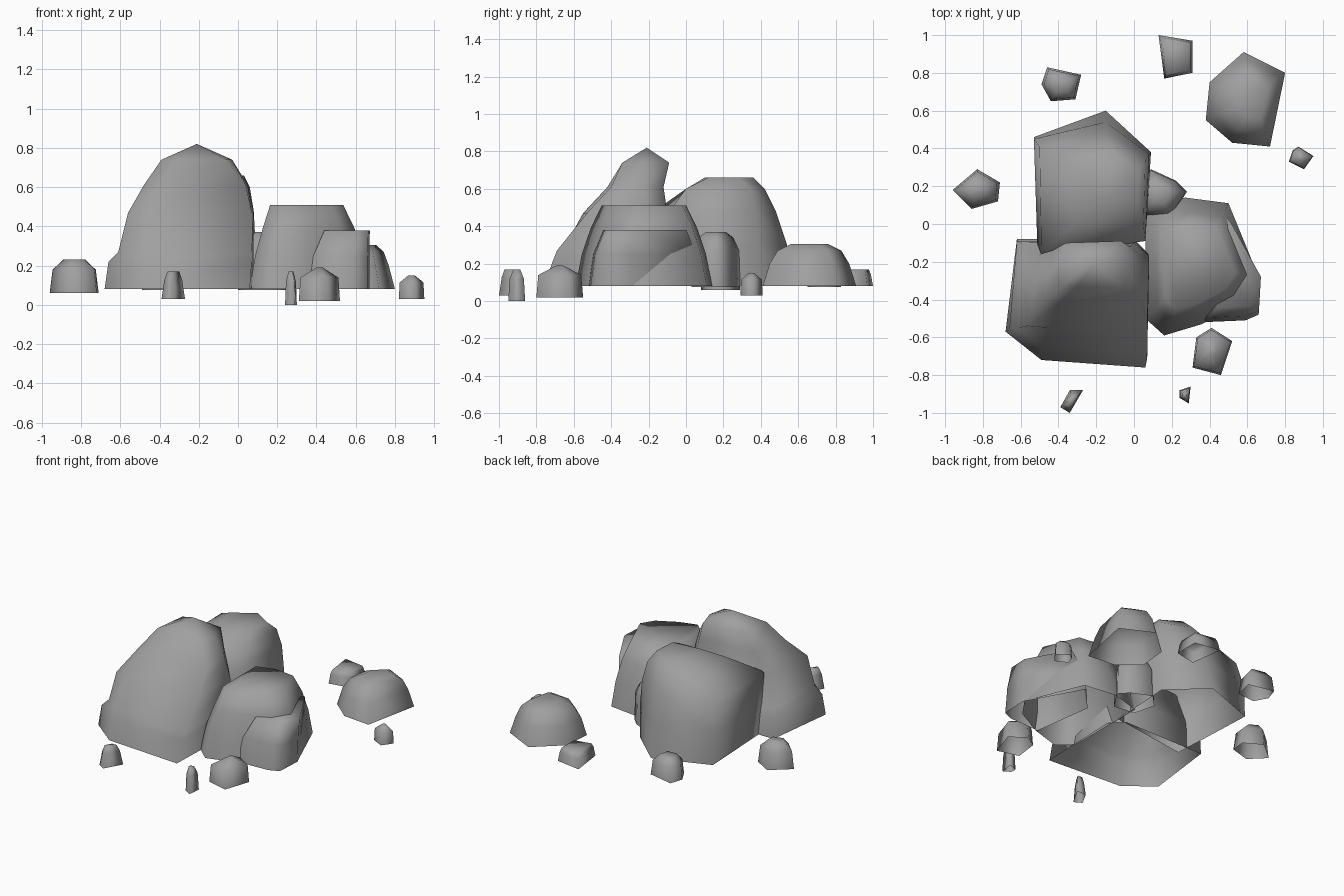
import bpy, bmesh, math

# Mid-grey stone
stone = bpy.data.materials.new("stone")
stone.diffuse_color = (.35, .35, .35, 1)


def build(name, rings, peak=None):
    """Skin a stack of outlines; open underneath, closed by a flat cap or a peak."""
    bm = bmesh.new()
    loops = [[bm.verts.new(p) for p in r] for r in rings]
    n = len(loops[0])
    for a, b in zip(loops, loops[1:]):
        for i in range(n):
            j = (i + 1) % n
            bm.faces.new((a[i], a[j], b[j], b[i]))
    if peak:
        tip = bm.verts.new(peak)
        for i in range(n):
            bm.faces.new((loops[-1][i], loops[-1][(i + 1) % n], tip))
    else:
        bm.faces.new(loops[-1])
    bmesh.ops.recalc_face_normals(bm, faces=bm.faces)
    me = bpy.data.meshes.new(name)
    bm.to_mesh(me)
    bm.free()
    me.materials.append(stone)
    ob = bpy.data.objects.new(name, me)
    bpy.context.collection.objects.link(ob)
    bpy.context.view_layer.objects.active = ob
    ob.select_set(True)
    bpy.ops.object.shade_smooth_by_angle(angle=math.radians(120))
    ob.select_set(False)


def stack(name, levels, peak=None):
    """Rock from (height, outline) pairs."""
    build(name, [[(x, y, z) for x, y in r] for z, r in levels], peak)


def rock(name, outline, levels):
    """Rock from a ground outline and (height, scale, dx, dy) levels."""
    xs, ys = zip(*outline)
    cx, cy = (min(xs) + max(xs)) / 2, (min(ys) + max(ys)) / 2
    build(name, [[(cx + (x - cx) * s + dx, cy + (y - cy) * s + dy, z)
                  for x, y in outline] for z, s, dx, dy in levels])


# Broad boulder at the back, steep sides and a low dome
stack("back_boulder", [
    (.08, [(-.53, .46), (-.15, .60), (.09, .38), (.06, -.08), (-.50, -.16)]),
    (.30, [(-.53, .45), (-.15, .54), (.09, .38), (.06, -.09), (-.51, -.17)]),
    (.48, [(-.50, .41), (-.15, .48), (.08, .37), (.06, -.09), (-.49, -.17)]),
    (.60, [(-.36, .33), (-.13, .42), (.06, .34), (.05, 0), (-.32, 0)]),
    (.66, [(-.25, .26), (-.10, .36), (.03, .28), (.02, .12), (-.18, .10)]),
])

# Tall boulder at the front left, stepped at the foot, sloping back to a peak
stack("tall_boulder", [
    (.08, [(-.68, -.57), (-.49, -.72), (.06, -.76), (.08, -.16), (0, -.08), (-.62, -.08)]),
    (.22, [(-.66, -.56), (-.49, -.68), (.07, -.71), (.08, -.17), (0, -.09), (-.62, -.09)]),
    (.27, [(-.61, -.55), (-.48, -.66), (.07, -.69), (.08, -.17), (0, -.09), (-.60, -.10)]),
    (.47, [(-.56, -.54), (-.45, -.55), (.07, -.53), (.08, -.20), (0, -.10), (-.50, -.16)]),
    (.61, [(-.48, -.41), (-.40, -.42), (.04, -.40), (.05, -.22), (-.02, -.12), (-.43, -.14)]),
    (.74, [(-.39, -.33), (-.30, -.33), (-.06, -.34), (-.03, -.22), (-.07, -.09), (-.36, -.10)]),
], (-.21, -.21, .82))

# Right boulder and its outer shoulder
rock("right_boulder",
     [(.06, -.50), (.16, -.59), (.36, -.53), (.57, -.42), (.66, -.28), (.50, .11),
      (.27, .14), (.06, .08)],
     [(.08, 1, 0, 0), (.25, .91, 0, 0), (.39, .78, 0, 0), (.51, .62, -.01, 0)])
rock("right_shoulder",
     [(.46, .08), (.67, -.30), (.66, -.48), (.59, -.51), (.36, -.52), (.30, -.10)],
     [(.08, 1, 0, 0), (.25, .92, .015, 0), (.38, .74, .05, 0)])

# Small rock wedged between the boulders
rock("wedged_rock", [(0, .2), (.09, .29), (.22, .23), (.28, .17), (.19, .03), (.04, .05)],
     [(.075, 1, 0, 0), (.27, .95, 0, 0), (.34, .7, 0, 0), (.37, .4, 0, 0)])

# Loose boulder at the back right
rock("loose_boulder",
     [(.58, .91), (.80, .80), (.72, .41), (.52, .43), (.38, .55), (.40, .75)],
     [(.08, 1, 0, 0), (.2, .85, 0, 0), (.27, .68, .01, 0), (.305, .4, .03, 0)])

# Scattered stones: outline, ground height, top height, shoulder scale, top scale
stones = [
    ([(.13, 1.0), (.31, .97), (.31, .80), (.16, .77)], .08, .17, .9, .8),
    ([(-.46, .83), (-.28, .79), (-.31, .66), (-.44, .65), (-.49, .74)], .075, .22, .88, .5),
    ([(.87, .41), (.95, .36), (.90, .29), (.82, .33), (.84, .39)], .03, .15, .93, .25),
    ([(-.83, .29), (-.71, .22), (-.72, .12), (-.86, .08), (-.96, .18)], .06, .23, .88, .45),
    ([(.41, -.55), (.52, -.62), (.46, -.80), (.31, -.76), (.33, -.60)], .02, .19, .92, .15),
    ([(.24, -.88), (.30, -.86), (.29, -.95), (.24, -.92)], 0, .17, .85, .4),
    ([(-.34, -.88), (-.27, -.88), (-.34, -1.0), (-.39, -.97)], .03, .17, .75, .5),
]
for i, (outline, z0, z1, mid, top) in enumerate(stones):
    rock(f"stone_{i + 1}", outline,
         [(z0, 1, 0, 0), (z0 + (z1 - z0) * .7, mid, 0, 0), (z1, top, 0, 0)])
